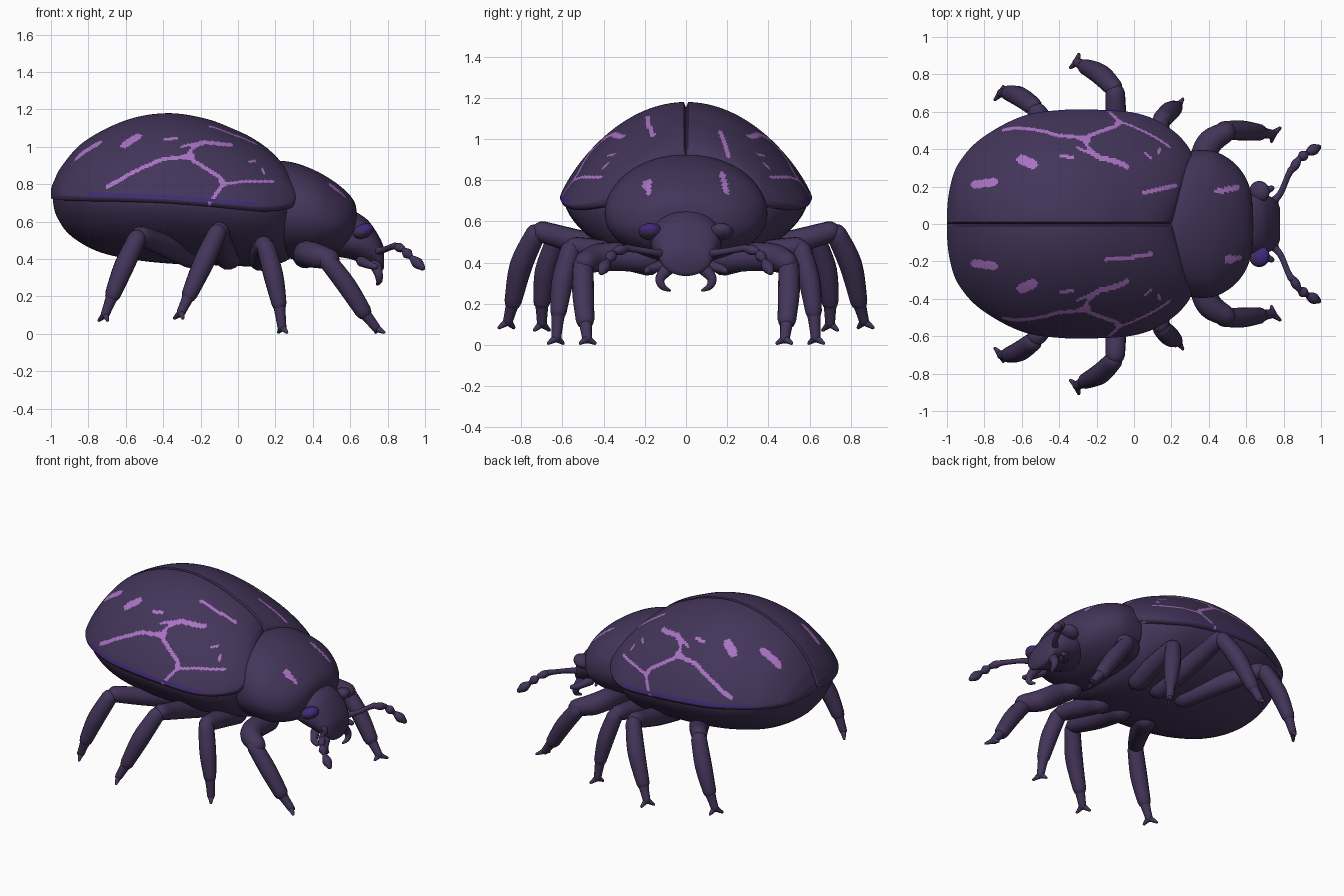
import bpy, bmesh, math
from mathutils import Vector


def material(name, rgb):
    m = bpy.data.materials.new(name)
    m.diffuse_color = (*rgb, 1)
    return m


MATS = [material("dark purple shell", (0.056, 0.035, 0.100)),
        material("lilac veins", (0.40, 0.17, 0.55)),
        material("violet sheen", (0.052, 0.022, 0.19))]


def spline(rows, n):
    """Smooth curve through rows of equal-length tuples, n steps per span."""
    out = []
    for i in range(len(rows) - 1):
        a, b, c, d = (rows[max(i - 1, 0)], rows[i], rows[i + 1],
                      rows[min(i + 2, len(rows) - 1)])
        for k in range(n):
            t = k / n
            out.append([0.5 * (2 * q + (r - p) * t + (2 * p - 5 * q + 4 * r - s) * t * t
                               + (3 * q - p - 3 * r + s) * t ** 3)
                        for p, q, r, s in zip(a, b, c, d)])
    out.append(list(rows[-1]))
    return out


def skin(bm, rings):
    """Join closed rings of points into a capped surface."""
    vs = [[bm.verts.new(p) for p in ring] for ring in rings]
    n = len(vs[0])
    for a, b in zip(vs, vs[1:]):
        for j in range(n):
            bm.faces.new((a[j], a[(j + 1) % n], b[(j + 1) % n], b[j]))
    bm.faces.new(vs[0])
    bm.faces.new(vs[-1][::-1])


def finish(name, bm, angle=50):
    bmesh.ops.recalc_face_normals(bm, faces=bm.faces[:])
    me = bpy.data.meshes.new(name)
    bm.to_mesh(me)
    bm.free()
    for m in MATS:
        me.materials.append(m)
    me.shade_smooth()
    me.set_sharp_from_angle(angle=math.radians(angle))
    ob = bpy.data.objects.new(name, me)
    bpy.context.collection.objects.link(ob)
    return ob


def loft(name, rows, n, sides, top=1.0, bottom=1.0):
    """Rows are x, half width, top z, widest z, bottom z."""
    rings = []
    for x, w, zt, zm, zb in spline(rows, n):
        ring = []
        for j in range(sides):
            t = 2 * math.pi * j / sides
            s = math.sin(t)
            z = zm + (zt - zm) * s ** top if s >= 0 else zm - (zm - zb) * (-s) ** bottom
            ring.append((x, w * math.cos(t), z))
        rings.append(ring)
    bm = bmesh.new()
    skin(bm, rings)
    return finish(name, bm)


def tube(bm, rows, n=4, sides=14):
    """Rows are x, y, z, radius; ends are rounded."""
    pts = [(Vector(r[:3]), max(r[3], 0.002)) for r in spline(rows, n)]
    d0 = (pts[0][0] - pts[1][0]).normalized()
    d1 = (pts[-1][0] - pts[-2][0]).normalized()
    (p, r), (q, s) = pts[0], pts[-1]
    caps = ((0.9, 0.4), (0.5, 0.83))
    pts = ([(p + d0 * r * a, r * b) for a, b in caps] + pts
           + [(q + d1 * s * a, s * b) for a, b in caps[::-1]])
    rings, side = [], None
    for i, (c, rad) in enumerate(pts):
        d = (pts[min(i + 1, len(pts) - 1)][0] - pts[max(i - 1, 0)][0]).normalized()
        side = d.orthogonal() if side is None else side - d * side.dot(d)
        side.normalize()
        up = d.cross(side)
        rings.append([c + rad * (side * math.cos(a) + up * math.sin(a))
                      for a in (2 * math.pi * j / sides for j in range(sides))])
    skin(bm, rings)


def paint(ob, marks, min_z):
    """Colour faces lying close to flat polylines: material, plane, width, points."""
    for f in ob.data.polygons:
        c = f.center
        if c.z < min_z:
            continue
        for mat, plane, width, pts in marks:
            p = Vector((c.x, c.z if plane == "xz" else c.y if plane == "signed" else abs(c.y)))
            for a, b in zip(pts, pts[1:]):
                a, d = Vector(a), Vector(b) - Vector(a)
                t = min(max((p - a).dot(d) / d.length_squared, 0), 1)
                if (p - a - d * t).length < width:
                    f.material_index = mat


# Abdomen and thorax underside
loft("abdomen", [(-0.99, 0.06, 0.77, 0.745, 0.71), (-0.97, 0.20, 0.79, 0.735, 0.63),
                 (-0.90, 0.35, 0.86, 0.73, 0.53), (-0.76, 0.47, 0.97, 0.72, 0.445),
                 (-0.58, 0.555, 1.06, 0.71, 0.40), (-0.35, 0.59, 1.09, 0.70, 0.375),
                 (-0.05, 0.575, 1.02, 0.68, 0.365), (0.1, 0.53, 0.94, 0.67, 0.36),
                 (0.22, 0.44, 0.86, 0.67, 0.375), (0.29, 0.33, 0.78, 0.66, 0.41)],
     6, 64, 1.8, 1.3)

# Wing cases: x, half width, top z, rim z
CASE = [(-1.0, 0.07, 0.775, 0.75), (-0.985, 0.19, 0.815, 0.745), (-0.94, 0.32, 0.90, 0.74),
        (-0.82, 0.455, 1.03, 0.735), (-0.6, 0.575, 1.142, 0.73), (-0.38, 0.61, 1.18, 0.72),
        (-0.17, 0.61, 1.15, 0.705), (0.0, 0.595, 1.085, 0.69), (0.12, 0.555, 1.03, 0.68),
        (0.22, 0.49, 0.98, 0.685), (0.285, 0.42, 0.94, 0.70), (0.31, 0.37, 0.90, 0.73)]
VEINS = [(1, "xz", 0.010, [(-0.70, 0.785), (-0.56, 0.865), (-0.45, 0.915), (-0.40, 0.935),
                           (-0.27, 0.947), (-0.10, 0.84), (-0.08, 0.80), (-0.15, 0.70)]),
         (1, "xz", 0.016, [(-0.29, 0.945), (-0.25, 0.955)]),
         (1, "xz", 0.016, [(-0.09, 0.825), (-0.08, 0.80)]),
         (1, "xz", 0.007, [(-0.08, 0.80), (0.03, 0.815), (0.19, 0.815)]),
         (1, "xz", 0.010, [(-0.27, 0.947), (-0.24, 1.0), (-0.18, 1.025), (-0.04, 1.01)]),
         (1, "xz", 0.007, [(-0.20, 1.025), (-0.30, 1.0)]),
         (1, "xz", 0.007, [(-0.39, 1.04), (-0.33, 1.045)]),
         (1, "xz", 0.006, [(0.06, 0.92), (0.09, 0.925)]),
         (1, "xz", 0.007, [(0.13, 0.88), (0.14, 0.86)]),
         (1, "xy", 0.022, [(-0.85, 0.21), (-0.75, 0.225)]),
         (1, "xy", 0.026, [(-0.60, 0.345), (-0.54, 0.32)]),
         (2, "xz", 0.008, [(-0.8, 0.747), (-0.38, 0.733), (0.0, 0.703), (0.1, 0.693)])]
LONG = {-1: [(-0.15, 0.19), (-0.02, 0.18), (0.09, 0.16)],
        1: [(0.05, 0.165), (0.13, 0.185), (0.22, 0.205)]}
for s, name in ((-1, "right_wing_case"), (1, "left_wing_case")):
    rings = []
    for x, w, zt, zm in spline(CASE, 22):
        prof = [(w * 0.95, zm - 0.025), (w * 0.985, zm - 0.018)]
        for j in range(91):
            t = j / 90 * (math.pi / 2 - 0.010 / w)
            prof.append((w * math.cos(t), zm + (zt - zm) * math.sin(t) ** 1.65))
        prof += [(0.001, prof[-1][1] - 0.025), (0.0, zm)]
        # front edge sweeps back toward the seam
        f = min(max(x / 0.3, 0), 1) ** 2
        rings.append([(x - 0.10 * f * max(0, 1 - y / 0.36), s * y, z) for y, z in prof])
    bm = bmesh.new()
    skin(bm, rings)
    paint(finish(name, bm), VEINS + [(1, "xy", 0.011, LONG[s])], 0.67)

# Thorax shield with a lilac fleck on each side
shield = loft("thorax_shield",
              [(0.12, 0.30, 0.87, 0.66, 0.45), (0.2, 0.36, 0.92, 0.65, 0.42),
               (0.3, 0.39, 0.915, 0.64, 0.40), (0.42, 0.39, 0.87, 0.63, 0.40),
               (0.52, 0.34, 0.81, 0.60, 0.43), (0.59, 0.26, 0.75, 0.60, 0.47),
               (0.625, 0.17, 0.70, 0.61, 0.53), (0.635, 0.07, 0.65, 0.61, 0.57)],
              14, 140, 0.92)
paint(shield, [(1, "signed", 0.014, [(0.44, 0.175), (0.50, 0.185), (0.55, 0.195)]),
               (1, "signed", 0.021, [(0.505, -0.19), (0.53, -0.188)]),
               (1, "signed", 0.012, [(0.53, -0.185), (0.565, -0.18)])], 0.65)

# Head
loft("head", [(0.48, 0.14, 0.62, 0.53, 0.42), (0.60, 0.17, 0.655, 0.50, 0.40),
              (0.68, 0.165, 0.62, 0.49, 0.37), (0.73, 0.145, 0.56, 0.46, 0.35),
              (0.765, 0.12, 0.50, 0.42, 0.335), (0.78, 0.085, 0.46, 0.40, 0.35)], 6, 40, 0.8)

# Legs: hip, knee, shin, foot paths on the left side (x, y, z, radius)
LEGS = {"front": ([(0.36, 0.18, 0.42, 0.07), (0.37, 0.35, 0.43, 0.07), (0.41, 0.44, 0.42, 0.068),
                   (0.49, 0.49, 0.40, 0.055)],
                  [(0.48, 0.50, 0.39, 0.05), (0.58, 0.50, 0.26, 0.053), (0.67, 0.49, 0.12, 0.045)],
                  (0.74, 0.48, 0.03)),
        "second": ([(0.12, 0.18, 0.40, 0.065), (0.13, 0.40, 0.45, 0.06), (0.14, 0.54, 0.475, 0.05)],
                   [(0.15, 0.56, 0.46, 0.05), (0.19, 0.60, 0.31, 0.053), (0.22, 0.62, 0.16, 0.04)],
                   (0.235, 0.63, 0.035)),
        "third": ([(-0.05, 0.18, 0.41, 0.07), (-0.09, 0.45, 0.48, 0.062), (-0.10, 0.70, 0.55, 0.052)],
                  [(-0.11, 0.73, 0.54, 0.05), (-0.18, 0.80, 0.39, 0.056), (-0.26, 0.84, 0.21, 0.042)],
                  (-0.305, 0.865, 0.115)),
        "rear": ([(-0.25, 0.18, 0.42, 0.07), (-0.38, 0.40, 0.47, 0.062), (-0.52, 0.60, 0.525, 0.052)],
                 [(-0.54, 0.63, 0.51, 0.05), (-0.61, 0.68, 0.36, 0.054), (-0.67, 0.70, 0.21, 0.042)],
                 (-0.71, 0.70, 0.105))}
for s, side in ((-1, "right"), (1, "left")):
    def m(rows):
        return [(x, s * y, z, r) for x, y, z, r in rows]

    for name, (thigh, shin, foot) in LEGS.items():
        bm = bmesh.new()
        tube(bm, m(thigh))
        tube(bm, m(shin))
        ankle, toe = Vector(shin[-1][:3]), Vector(foot)
        mid = ankle.lerp(toe, 0.5)
        tube(bm, m([(*ankle, 0.034), (*mid, 0.028), (*toe, 0.024)]))
        d = (toe - ankle).normalized()
        for k in (-1, 1):  # paired claws
            end = toe + d * 0.03 + Vector((0.022 * k, 0.035 * k, -0.004))
            end.z = max(end.z, 0.009)
            tube(bm, m([(*toe, 0.021), (*end, 0.009)]), 2, 8)
        finish(f"{side}_{name}_leg", bm)

    # Antenna with three beads
    bm = bmesh.new()
    tube(bm, m([(0.72, 0.10, 0.44, 0.025), (0.78, 0.16, 0.45, 0.017), (0.82, 0.25, 0.465, 0.016),
                (0.84, 0.29, 0.47, 0.019)]))
    for a, b, r in (((0.84, 0.28, 0.47), (0.88, 0.345, 0.455), 0.025),
                    ((0.885, 0.35, 0.45), (0.92, 0.375, 0.415), 0.028),
                    ((0.925, 0.38, 0.41), (0.985, 0.41, 0.355), 0.030)):
        c = Vector(a).lerp(Vector(b), 0.55)
        tube(bm, m([(*a, 0.013), (*c, r), (*b, 0.017)]))
    finish(f"{side}_antenna", bm)

    # Jaw and feeler
    bm = bmesh.new()
    tube(bm, m([(0.73, 0.08, 0.38, 0.035), (0.75, 0.125, 0.325, 0.024), (0.755, 0.115, 0.285, 0.017),
                (0.745, 0.08, 0.265, 0.007)]))
    tube(bm, m([(0.66, 0.10, 0.39, 0.03), (0.70, 0.17, 0.37, 0.022), (0.735, 0.19, 0.36, 0.016)]))
    finish(f"{side}_jaw", bm)

    # Eye with a violet glint on one side
    bm = bmesh.new()
    bmesh.ops.create_uvsphere(bm, u_segments=32, v_segments=22, radius=1)
    for v in bm.verts:
        v.co = (0.67 + v.co.x * 0.055, s * 0.172 + v.co.y * 0.058,
                0.55 + v.co.z * 0.04 + v.co.x * 0.012)
    eye = finish(f"{side}_eye", bm)
    for f in eye.data.polygons:
        if s < 0 and f.center.z > 0.548 and f.center.x > 0.645:
            f.material_index = 2
